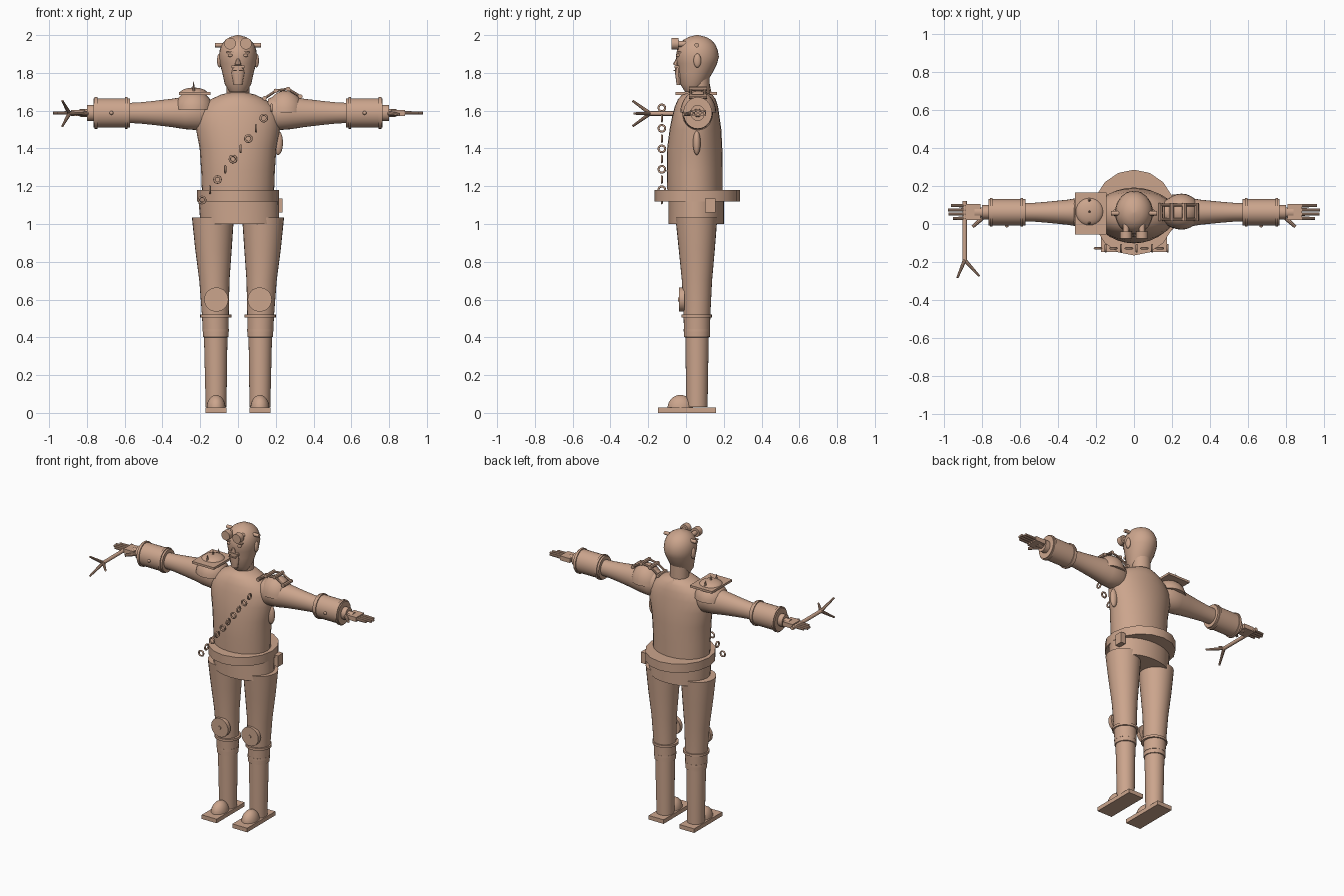
import bpy, bmesh, math
from mathutils import Vector, Matrix

skin = bpy.data.materials.new("clay_tan")
skin.diffuse_color = (0.60, 0.375, 0.265, 1)
CY = 0.057  # depth of the body's centre line


def finish(name, bm, angle=35):
    bmesh.ops.recalc_face_normals(bm, faces=bm.faces)
    me = bpy.data.meshes.new(name)
    bm.to_mesh(me)
    bm.free()
    me.materials.append(skin)
    ob = bpy.data.objects.new(name, me)
    bpy.context.collection.objects.link(ob)
    bpy.context.view_layer.objects.active = ob
    ob.select_set(True)
    bpy.ops.object.shade_smooth_by_angle(angle=math.radians(angle))
    ob.select_set(False)
    return ob


def loft(name, rings, axis="z", n=28):
    """rings: (position, centre u, centre v, radius u, radius v)"""
    bm = bmesh.new()
    loops = []
    for p, cu, cv, ru, rv in rings:
        loop = []
        for i in range(n):
            a = 2 * math.pi * i / n
            u, v = cu + ru * math.cos(a), cv + rv * math.sin(a)
            loop.append(bm.verts.new((u, v, p) if axis == "z" else (p, u, v)))
        loops.append(loop)
    for a, b in zip(loops, loops[1:]):
        for i in range(n):
            j = (i + 1) % n
            bm.faces.new((a[i], a[j], b[j], b[i]))
    bm.faces.new(loops[0])
    bm.faces.new(loops[-1])
    return finish(name, bm)


def rod(name, a, b, r1, r2=None, n=14):
    a, b = Vector(a), Vector(b)
    d = b - a
    bm = bmesh.new()
    m = Matrix.Translation((a + b) / 2) @ d.to_track_quat("Z", "Y").to_matrix().to_4x4()
    bmesh.ops.create_cone(bm, cap_ends=True, segments=n, radius1=r1,
                          radius2=r1 if r2 is None else r2, depth=d.length, matrix=m)
    return finish(name, bm)


def box(name, x, y, z):
    bm = bmesh.new()
    m = Matrix.Translation(((x[0] + x[1]) / 2, (y[0] + y[1]) / 2, (z[0] + z[1]) / 2))
    m = m @ Matrix.Diagonal((abs(x[1] - x[0]), abs(y[1] - y[0]), abs(z[1] - z[0]), 1))
    bmesh.ops.create_cube(bm, size=1, matrix=m)
    return finish(name, bm)


def ball(name, c, r, cut=None):
    bm = bmesh.new()
    m = Matrix.Translation(c) @ Matrix.Diagonal((*r, 1))
    bmesh.ops.create_uvsphere(bm, u_segments=24, v_segments=14, radius=1, matrix=m)
    if cut is not None:  # keep only the part above the cut height
        g = bm.verts[:] + bm.edges[:] + bm.faces[:]
        bmesh.ops.bisect_plane(bm, geom=g, plane_co=(0, 0, cut), plane_no=(0, 0, -1), clear_outer=True)
        bmesh.ops.holes_fill(bm, edges=[e for e in bm.edges if e.is_boundary])
    return finish(name, bm)


# Torso, hips, belt
loft("torso", [(z, 0, cy, rx, ry) for z, rx, ry, cy in (
    (1.14, .19, .145, .047), (1.28, .195, .147, .045), (1.40, .203, .146, .046),
    (1.50, .222, .137, .05), (1.57, .222, .125, .052), (1.62, .195, .115, .055),
    (1.66, .145, .10, .057), (1.685, .09, .08, .06), (1.695, .05, .05, .06))])
loft("hips", [(1.0, .01, .055, .208, .147), (1.13, .003, .055, .213, .147)])
loft("belt", [(1.12, 0, .06, .218, .226), (1.18, 0, .06, .218, .226)], n=16)
box("belt_pouch", (.2, .235), (.1, .155), (1.06, 1.135))
ball("side_sheath", (.212, .057, 1.43), (.026, .02, .065))

# Neck and head
loft("neck", [(1.66, 0, .07, .06, .055), (1.80, 0, .07, .06, .055)])
loft("head", [(z, 0, cy, rx, ry) for z, rx, ry, cy in (
    (1.70, .045, .04, .035), (1.74, .07, .068, .037), (1.80, .083, .09, .05),
    (1.85, .096, .106, .059), (1.885, .10, .114, .06), (1.92, .097, .108, .06),
    (1.95, .086, .096, .06), (1.975, .066, .073, .06), (1.99, .042, .046, .06), (2.0, .006, .006, .06))])
rod("nose", (0, -.04, 1.885), (0, -.053, 1.84), .006, .018, 8)
box("moustache", (-.035, .035), (-.06, -.03), (1.825, 1.84))
loft("goatee", [(1.735, 0, -.035, .022, .015), (1.80, 0, -.04, .034, .018), (1.825, 0, -.04, .028, .018)], n=12)
box("mouth", (-.025, .025), (-.065, -.04), (1.81, 1.816))
rod("goggle_bar", (-.122, CY, 1.947), (.122, CY, 1.947), .012)
for s in (-1, 1):
    rod("goggle_lens", (s * .042, -.077, 1.955), (s * .042, -.04, 1.955), .031, n=20)
    rod("goggle_mount", (s * .042, -.05, 1.955), (s * .042, .02, 1.95), .016)
    ball("ear", (s * .098, .06, 1.865), (.013, .02, .037))
    ball("eye", (s * .04, -.04, 1.892), (.014, .012, .008))
    box("eyebrow", (s * .02, s * .06), (-.05, -.02), (1.906, 1.913))

# Arms, gauntlets and hands
for s in (-1, 1):
    def arm(name, prof, n=28):
        loft(name, [(s * x, CY + .005, 1.588, ry, rz) for x, ry, rz in prof], "x", n)

    arm("arm", ((.16, .06, .075), (.2, .082, .092), (.28, .078, .086), (.35, .066, .075),
                (.45, .056, .063), (.52, .05, .056), (.6, .048, .052)))
    arm("gauntlet", ((.572, .07, .077), (.766, .07, .077)))
    for x in (.592, .752):
        arm("gauntlet_band", ((x - .007, .076, .084), (x + .007, .076, .084)))
    ball("gauntlet_stud", (s * .67, -.01, 1.588), (.01, .008, .01))
    arm("cuff", ((.76, .038, .042), (.80, .038, .042)))
    arm("wrist", ((.79, .025, .022), (.84, .028, .02)))
    box("palm", (s * .81, s * .885), (.02, .106), (1.573, 1.603))
    for i, tip in enumerate((.955, .978, .98, .965)):
        y = .030 + i * .0222
        rod("finger", (s * .88, y, 1.588), (s * tip, y, 1.588), .0095, .008, 10)
    rod("thumb", (s * .80, .03, 1.585), (s * .85, -.015, 1.58), .012, .009, 10)

# Plated shoulder with spikes
ball("shoulder_cup", (-.235, .06, 1.605), (.105, .105, .1), 1.605)
box("shoulder_plate", (-.312, -.145), (-.055, .165), (1.684, 1.699))
ball("shoulder_boss", (-.235, .065, 1.69), (.075, .075, .032), 1.69)
for y in (.005, .065, .125):
    rod("shoulder_spike", (-.235, y, 1.70), (-.235, y, 1.755 if y == .065 else 1.74), .009, .001, 8)

# Ribbed shoulder
ball("shoulder_dome", (.25, .065, 1.59), (.1, .095, .115), 1.59)
bars = [(.14, 1.665, 35), (.2, 1.705, 15), (.265, 1.715, -8), (.33, 1.675, -40)]
for x, z, tilt in bars:
    rod("shoulder_rib", (x, .015, z), (x, .11, z), .012, n=8)
for y in (.025, .1):
    for (x0, z0, _), (x1, z1, _) in zip(bars, bars[1:]):
        rod("rib_strap", (x0, y, z0), (x1, y, z1), .007, n=8)

# Legs, knee pads, boots
for s in (-1, 1):
    loft("leg", [(z, s * cx, cy, rx, ry) for z, cx, cy, rx, ry in (
        (.03, .116, .058, .055, .056), (.40, .118, .058, .062, .062), (.402, .118, .058, .067, .068),
        (.52, .12, .058, .071, .071), (.70, .125, .058, .08, .08), (.87, .13, .057, .097, .096),
        (1.035, .133, .055, .111, .111))])
    loft("knee_band", [(.506, s * .117, .056, .083, .081), (.522, s * .117, .056, .083, .081)])
    loft("calf_band", [(.43, s * .118, .058, .070, .070), (.445, s * .118, .058, .070, .070)])
    rod("knee_pad", (s * .115, -.036, .6), (s * .115, -.008, .6), .064, n=28)
    rod("knee_mount", (s * .115, -.01, .6), (s * .115, .03, .6), .04)
    rod("knee_stud", (s * .115, -.042, .6), (s * .115, -.03, .6), .011)
    box("sole", (s * .06, s * .173), (-.147, .158), (0, .028))
    ball("toe_cap", (s * .116, -.03, .025), (.05, .068, .07), .025)

# Chain across the chest
for i in range(10):
    c = Vector((-.19 + .0408 * i, -.128, 1.127 + .0542 * i))
    rot = Matrix.Rotation(math.pi / 2, 4, "X" if i % 2 == 0 else "Y")
    bpy.ops.mesh.primitive_torus_add(major_radius=.0175, minor_radius=.0055,
                                     major_segments=16, minor_segments=8)
    link = bpy.context.object
    link.name = "chain_link"
    link.data.transform(Matrix.Translation(c) @ rot)
    link.data.materials.append(skin)
    bpy.ops.object.shade_smooth_by_angle(angle=math.radians(60))
    link.select_set(False)

# Three-pronged staff held in one hand
fork = (-.892, -.19, 1.585)
rod("staff_handle", (-.892, .122, 1.585), fork, .012)
for tip in ((-.93, -.282, 1.652), (-.93, -.282, 1.518), (-.815, -.275, 1.585)):
    rod("staff_prong", fork, tip, .011, .006, 10)
